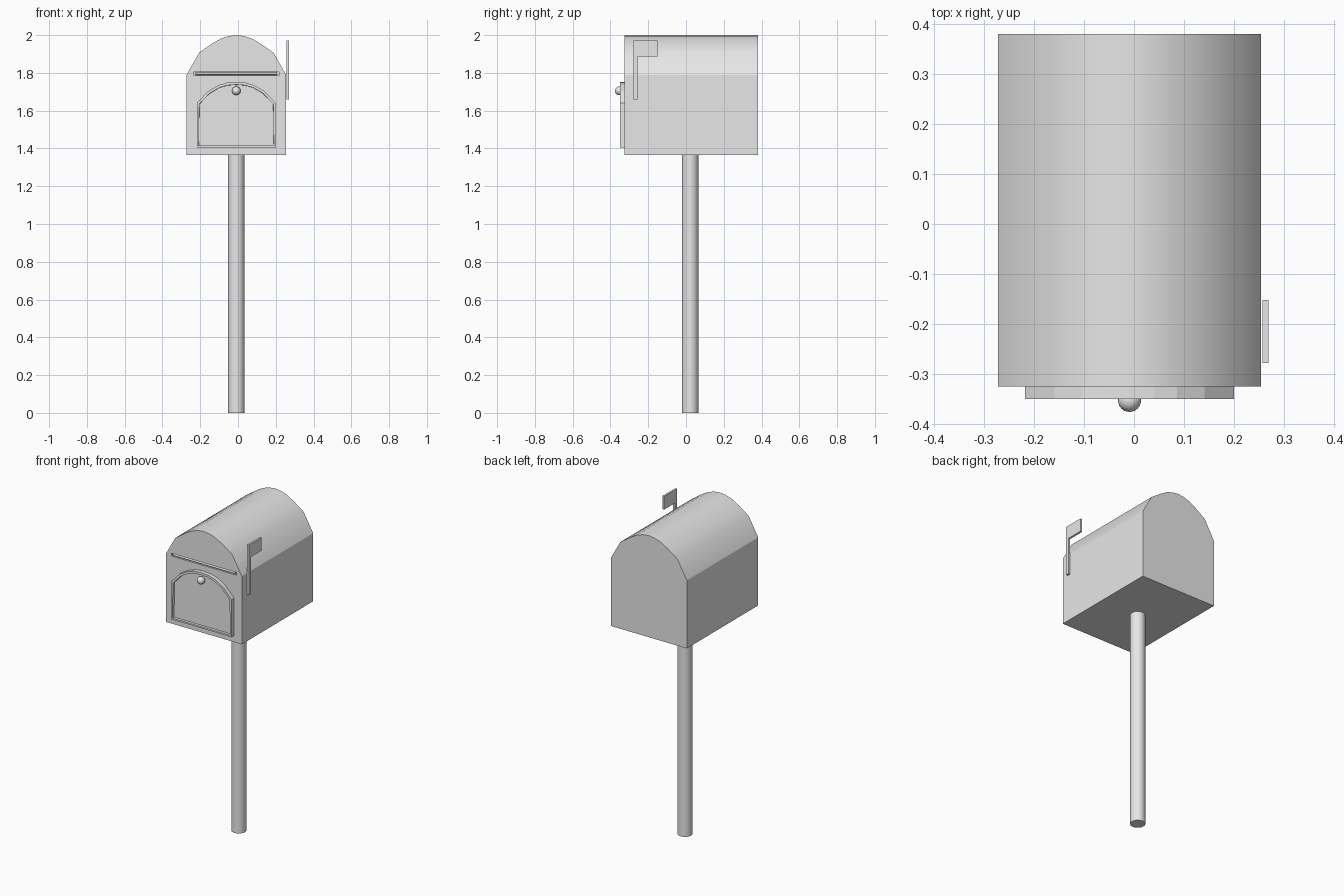
import bpy, bmesh, math
from mathutils import Matrix

if "Cube" in bpy.data.objects:
    bpy.data.objects.remove(bpy.data.objects["Cube"])

CX = -0.009  # centre line of the box, door and post

grey = bpy.data.materials.new("plain_grey")
grey.use_nodes = True
grey.diffuse_color = (0.8, 0.8, 0.8, 1)
grey.node_tree.nodes["Principled BSDF"].inputs["Base Color"].default_value = (0.8, 0.8, 0.8, 1)


def finish(name, bm, smooth=None):
    """Turn a bmesh into a named object with the shared material."""
    bmesh.ops.recalc_face_normals(bm, faces=bm.faces)
    mesh = bpy.data.meshes.new(name)
    bm.to_mesh(mesh)
    bm.free()
    mesh.materials.append(grey)
    obj = bpy.data.objects.new(name, mesh)
    bpy.context.collection.objects.link(obj)
    if smooth:
        shade(obj, smooth)
    return obj


def shade(obj, angle):
    bpy.ops.object.select_all(action="DESELECT")
    obj.select_set(True)
    bpy.context.view_layer.objects.active = obj
    bpy.ops.object.shade_smooth_by_angle(angle=math.radians(angle))


def prism(points, to_3d, offset):
    """Extrude a flat outline; returns the bmesh and its first cap."""
    bm = bmesh.new()
    cap = bm.faces.new([bm.verts.new(to_3d(a, b)) for a, b in points])
    copy = bmesh.ops.extrude_face_region(bm, geom=[cap], use_keep_orig=True)
    moved = [v for v in copy["geom"] if isinstance(v, bmesh.types.BMVert)]
    bmesh.ops.translate(bm, verts=moved, vec=offset)
    bmesh.ops.recalc_face_normals(bm, faces=bm.faces)
    return bm, cap


def arch(half, bottom):
    """Mirror the right half of an arch, listed from eave to crown."""
    side = [(half[0][0], bottom)] + half
    return side + [(-x, z) for x, z in reversed(side[:-1])]


def box(low, high):
    size = [h - l for l, h in zip(low, high)]
    mid = [(h + l) / 2 for l, h in zip(low, high)]
    bm = bmesh.new()
    bmesh.ops.create_cube(bm, size=1, matrix=Matrix.Translation(mid) @ Matrix.Diagonal((*size, 1)))
    return bm


def cylinder(radius, length, matrix, segments):
    bm = bmesh.new()
    bmesh.ops.create_cone(bm, cap_ends=True, segments=segments, radius1=radius,
                          radius2=radius, depth=length, matrix=matrix)
    return bm


# Mailbox body with arched roof
roof = [(0.263, 1.79), (0.197, 1.907), (0.128, 1.955), (0.085, 1.98), (0.042, 1.995), (0, 2.0)]
bm, _ = prism(arch(roof, 1.365), lambda x, z: (x + CX, -0.325, z), (0, 0.705, 0))
body = finish("mailbox_body", bm)

# Slot cut across the front
cutter = finish("slot_cutter", box((CX - 0.225, -0.34, 1.787), (CX + 0.225, -0.313, 1.805)))
cutter.hide_render = True
cut = body.modifiers.new("slot", "BOOLEAN")
cut.operation = "DIFFERENCE"
cut.solver = "EXACT"
cut.object = cutter
bpy.context.view_layer.objects.active = body
bpy.ops.object.modifier_apply(modifier=cut.name)
bpy.data.objects.remove(cutter)
shade(body, 28)

# Rod lying inside the slot
finish("slot_rod", cylinder(0.006, 0.43, Matrix.Translation((CX, -0.319, 1.796))
                            @ Matrix.Rotation(math.pi / 2, 4, "Y"), 16), 40)

# Door with a raised rim around a sunken panel
door = [(0.209, 1.64), (0.15, 1.703), (0.095, 1.735), (0.05, 1.748), (0, 1.752)]
bm, front = prism(arch(door, 1.405), lambda x, z: (x + CX, -0.35, z), (0, 0.027, 0))
bmesh.ops.inset_region(bm, faces=[front], thickness=0.014)
bmesh.ops.inset_region(bm, faces=[front], thickness=0.001, depth=-0.015)
finish("door", bm)

# Door knob
bm = bmesh.new()
bmesh.ops.create_uvsphere(bm, u_segments=24, v_segments=12, radius=0.023,
                          matrix=Matrix.Translation((CX, -0.353, 1.705)))
finish("door_knob", bm, 40)

# Signal flag on the left side
flag = [(-0.278, 1.658), (-0.256, 1.658), (-0.256, 1.888), (-0.152, 1.888),
        (-0.152, 1.971), (-0.278, 1.971)]
bm, _ = prism(flag, lambda y, z: (0.257, y, z), (0.012, 0, 0))
finish("signal_flag", bm)

# Round post
finish("post", cylinder(0.043, 1.37, Matrix.Translation((CX, 0.022, 0.685)), 32), 40)
